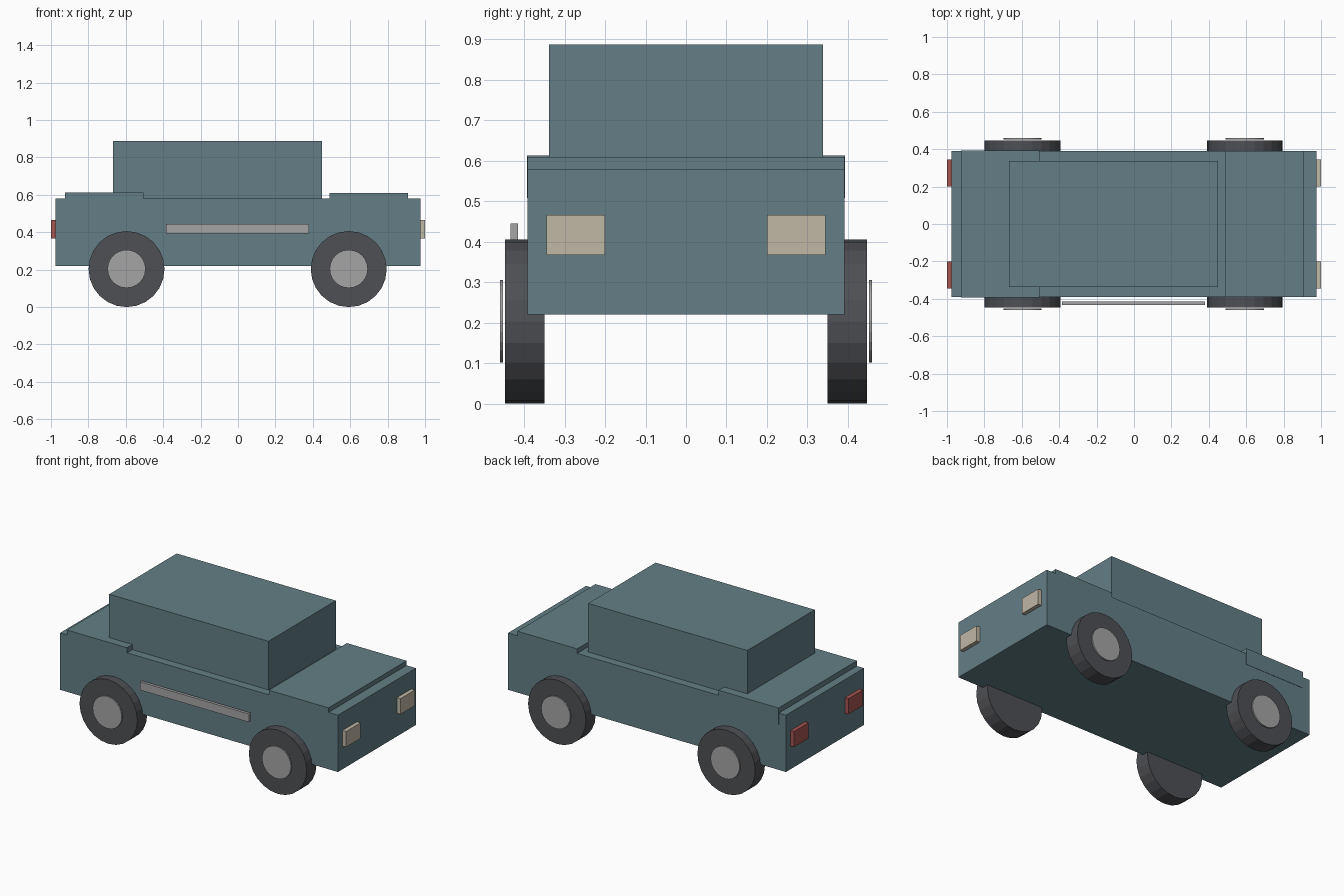
import bpy
import bmesh
from math import pi
from mathutils import Matrix, Vector

cube = bpy.data.objects.get("Cube")
if cube:
    bpy.data.objects.remove(cube, do_unlink=True)


def make_material(name, rgb):
    mat = bpy.data.materials.new(name)
    mat.use_nodes = True
    colour = (*rgb, 1)
    mat.diffuse_color = colour
    mat.node_tree.nodes["Principled BSDF"].inputs["Base Color"].default_value = colour
    return mat


PAINT = make_material("slate blue paint", (0.125, 0.212, 0.238))
RUBBER = make_material("dark rubber", (0.077, 0.079, 0.088))
METAL = make_material("grey metal", (0.376, 0.376, 0.376))
CREAM = make_material("cream lamp", (0.53, 0.48, 0.38))
RED = make_material("red lamp", (0.37, 0.09, 0.085))


def finish(name, bm, mat):
    mesh = bpy.data.meshes.new(name)
    bm.to_mesh(mesh)
    bm.free()
    mesh.materials.append(mat)
    obj = bpy.data.objects.new(name, mesh)
    bpy.context.collection.objects.link(obj)
    return obj


def box(name, x, y, z, mat):
    """Box from its (low, high) extent on each axis."""
    bm = bmesh.new()
    bmesh.ops.create_cube(bm, size=1)
    bmesh.ops.scale(bm, vec=[b - a for a, b in (x, y, z)], verts=bm.verts)
    bmesh.ops.translate(bm, vec=[(a + b) / 2 for a, b in (x, y, z)], verts=bm.verts)
    return finish(name, bm, mat)


def disc(name, centre, radius, width, mat):
    """Flat-sided cylinder with its axle along y."""
    bm = bmesh.new()
    placement = Matrix.Translation(Vector(centre)) @ Matrix.Rotation(pi / 2, 4, 'X')
    bmesh.ops.create_cone(bm, cap_ends=True, segments=24, radius1=radius,
                          radius2=radius, depth=width, matrix=placement)
    return finish(name, bm, mat)


# Bodywork
box("body", (-0.975, 0.975), (-0.391, 0.391), (0.22, 0.58), PAINT)
box("cabin", (-0.667, 0.45), (-0.338, 0.338), (0.57, 0.888), PAINT)
box("bonnet", (0.49, 0.909), (-0.391, 0.391), (0.58, 0.609), PAINT)
box("boot_lid", (-0.925, -0.504), (-0.393, 0.393), (0.508, 0.613), PAINT)

# Trim strip, on one side only
box("side_strip", (-0.385, 0.38), (-0.434, -0.415), (0.393, 0.445), METAL)

for side, s in (("left", 1), ("right", -1)):
    # Lamps
    across = sorted((s * 0.2, s * 0.345))
    box(f"headlamp_{side}", (0.97, 1.0), across, (0.367, 0.466), CREAM)
    box(f"tail_lamp_{side}", (-1.0, -0.97), across, (0.367, 0.466), RED)
    # Wheels with hub plates standing just off the tyre
    for end, x in (("front", 0.592), ("rear", -0.596)):
        disc(f"tyre_{end}_{side}", (x, s * 0.398, 0.203), 0.203, 0.098, RUBBER)
        disc(f"hub_{end}_{side}", (x, s * 0.456, 0.204), 0.102, 0.008, METAL)
